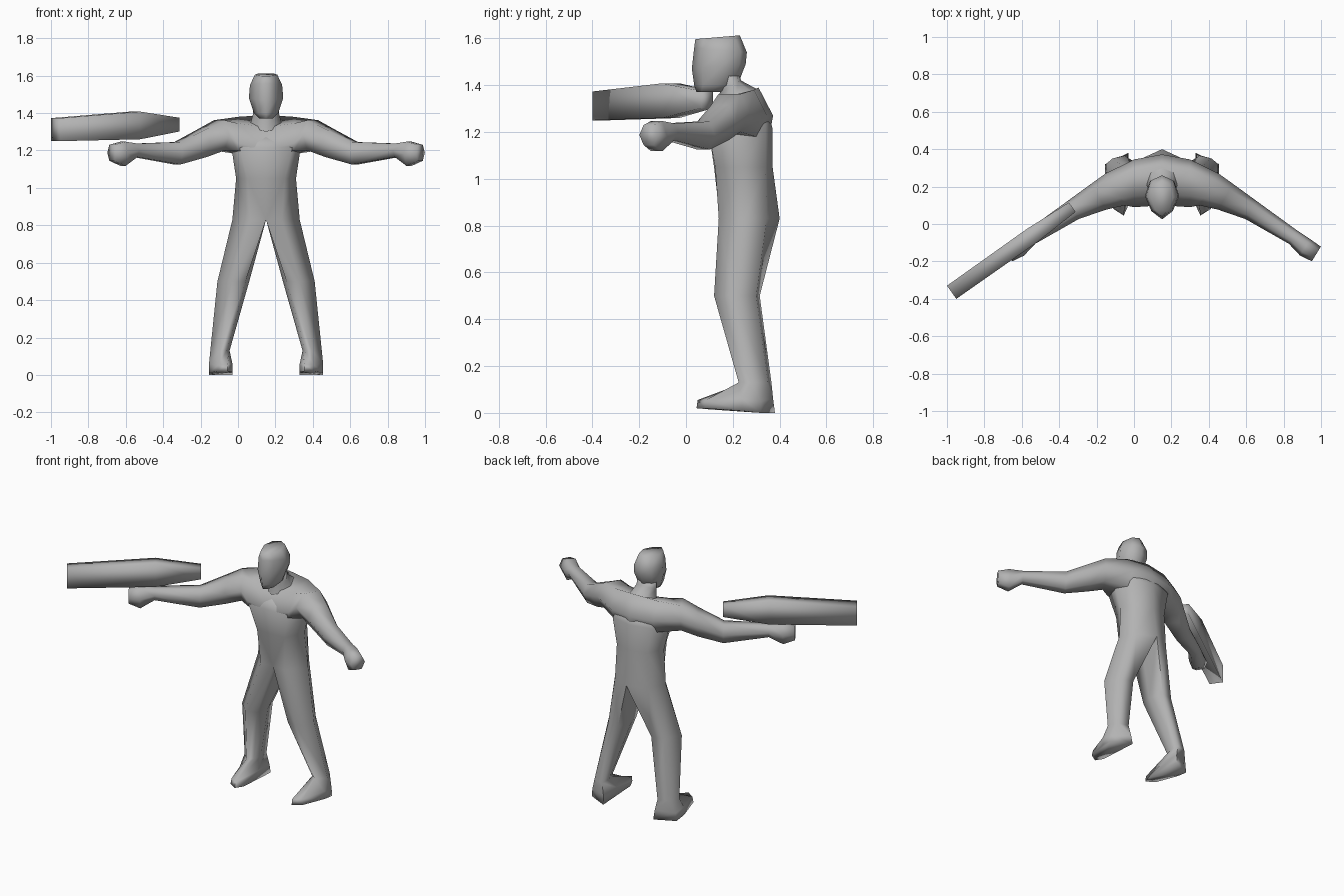
import bpy, bmesh, math
from mathutils import Matrix, Vector

if "Cube" in bpy.data.objects:
    bpy.data.objects.remove(bpy.data.objects["Cube"])

CX = 0.15  # the figure's plane of symmetry

grey = bpy.data.materials.new("plain_grey")
grey.diffuse_color = (0.45, 0.45, 0.45, 1)
grey.use_nodes = True
grey.node_tree.nodes["Principled BSDF"].inputs["Base Color"].default_value = grey.diffuse_color


def strip(bm, rings, closed=True, cap_start=False, cap_end=False):
    """Skin a list of point rings with quads."""
    vs = [[bm.verts.new(p) for p in r] for r in rings]
    n = len(rings[0])
    for a, b in zip(vs, vs[1:]):
        for i in range(n if closed else n - 1):
            j = (i + 1) % n
            bm.faces.new((a[i], a[j], b[j], b[i]))
    if cap_start:
        bm.faces.new(vs[0][::-1])
    if cap_end:
        bm.faces.new(vs[-1])


def finish(name, bm, mirrored=False, angle=100):
    bmesh.ops.remove_doubles(bm, verts=bm.verts, dist=0.0005)
    if mirrored:
        bmesh.ops.mirror(bm, geom=bm.verts[:] + bm.edges[:] + bm.faces[:],
                         matrix=Matrix(), merge_dist=0.0005, axis='X')
        bmesh.ops.remove_doubles(bm, verts=bm.verts, dist=0.0005)
        bmesh.ops.translate(bm, verts=bm.verts, vec=(CX, 0, 0))
    bmesh.ops.recalc_face_normals(bm, faces=bm.faces)
    me = bpy.data.meshes.new(name)
    bm.to_mesh(me)
    bm.free()
    me.materials.append(grey)
    ob = bpy.data.objects.new(name, me)
    bpy.context.collection.objects.link(ob)
    bpy.ops.object.select_all(action='DESELECT')
    ob.select_set(True)
    bpy.context.view_layer.objects.active = ob
    bpy.ops.object.shade_smooth_by_angle(angle=math.radians(angle))
    return ob


def level(z, *pts):
    return [(x, y, z) for x, y in pts]


# Torso and legs: one half, front centre round the side to back centre
hip = level(0.83, (0, .145), (.085, .14), (.18, .25), (.12, .345), (0, .40))
bm = bmesh.new()
strip(bm, [
    hip,
    level(1.05, (0, .12), (.10, .125), (.16, .24), (.11, .34), (0, .37)),
    level(1.215, (0, .095), (.14, .095), (.185, .21), (.14, .34), (0, .37)),
    level(1.28, (0, .14), (.12, .14), (.15, .22), (.12, .31), (0, .35)),
], closed=False, cap_end=True)
strip(bm, [
    hip + [(0, .25, .83)],
    level(.50, (.11, .14), (.18, .12), (.26, .20), (.20, .30), (.12, .315), (.09, .22)),
    level(.13, (.21, .25), (.245, .225), (.298, .28), (.265, .35), (.20, .365), (.195, .30)),
    # foot
    [(.205, .05, .055), (.255, .085, .055), (.305, .24, .06),
     (.30, .32, .05), (.185, .372, .06), (.18, .24, .06)],
    [(.205, .045, .02), (.26, .08, .02), (.305, .24, .01),
     (.305, .32, 0), (.18, .38, 0), (.18, .10, .015)],
], cap_end=True)
finish("body_and_legs", bm, mirrored=True)


def arm_ring(u, y, w, zb, zt):
    """Six-sided section across the forward-swept arm."""
    n = Vector((.52, .85))
    zm = (zb + zt) / 2
    prof = [(-w, zm), (-.55 * w, zt), (.55 * w, zt), (w, zm), (.55 * w, zb), (-.55 * w, zb)]
    return [(u + n.x * s, y + n.y * s, z) for s, z in prof]


# Shoulders and arms: one half from the spine to the fist
bm = bmesh.new()
strip(bm, [
    [(0, y, z) for y, z in ((.10, 1.20), (.16, 1.325), (.31, 1.39), (.372, 1.27), (.35, 1.15), (.12, 1.15))],
    [(.15, y, z) for y, z in ((.09, 1.24), (.15, 1.345), (.29, 1.38), (.345, 1.27), (.30, 1.18), (.10, 1.2))],
    arm_ring(.25, .185, .10, 1.20, 1.362),
    arm_ring(.34, .145, .08, 1.165, 1.315),
    arm_ring(.475, .075, .057, 1.125, 1.245),
    arm_ring(.70, -.07, .042, 1.165, 1.237),
    arm_ring(.765, -.125, .052, 1.118, 1.247),
    arm_ring(.825, -.16, .046, 1.145, 1.23),
], cap_end=True)
finish("shoulders_and_arms", bm, mirrored=True)


def oval(w, front, side, back, zf, zb):
    """Eight-sided section, pointed at the front; height runs from zf to zb."""
    pts = [(0, front), (.62 * w, front + .35 * (side - front)), (w, side),
           (.7 * w, side + .75 * (back - side)), (0, back),
           (-.7 * w, side + .75 * (back - side)), (-w, side),
           (-.62 * w, front + .35 * (side - front))]
    return [(CX + x, y, zf + (zb - zf) * (y - front) / (back - front)) for x, y in pts]


# Neck
bm = bmesh.new()
strip(bm, [
    oval(.085, .13, .21, .30, 1.30, 1.385),
    oval(.07, .145, .19, .235, 1.37, 1.42),
    oval(.07, .14, .19, .23, 1.44, 1.44),
], cap_start=True, cap_end=True)
finish("neck", bm)

# Head
bm = bmesh.new()
strip(bm, [
    oval(.035, .045, .10, .155, 1.37, 1.37),
    oval(.065, .035, .14, .22, 1.40, 1.40),
    oval(.092, .025, .15, .255, 1.47, 1.49),
    oval(.086, .035, .15, .26, 1.56, 1.54),
    oval(.060, .040, .14, .23, 1.597, 1.613),
], cap_start=True, cap_end=True)
finish("head", bm)

# Long tapered box above the left-hand arm
a, b = Vector((-.975, -.365)), Vector((-.33, .09))
n = Vector((-.577, .817))
bm = bmesh.new()
rings = []
for t, w, zb, zt in ((0, .043, 1.25, 1.373), (.66, .045, 1.26, 1.408), (1, .031, 1.302, 1.375)):
    c = a.lerp(b, t)
    rings.append([(c.x + n.x * s * w, c.y + n.y * s * w, z)
                  for s, z in ((-1, zb), (1, zb), (1, zt), (-1, zt))])
strip(bm, rings, cap_start=True, cap_end=True)
finish("long_tapered_box", bm)
